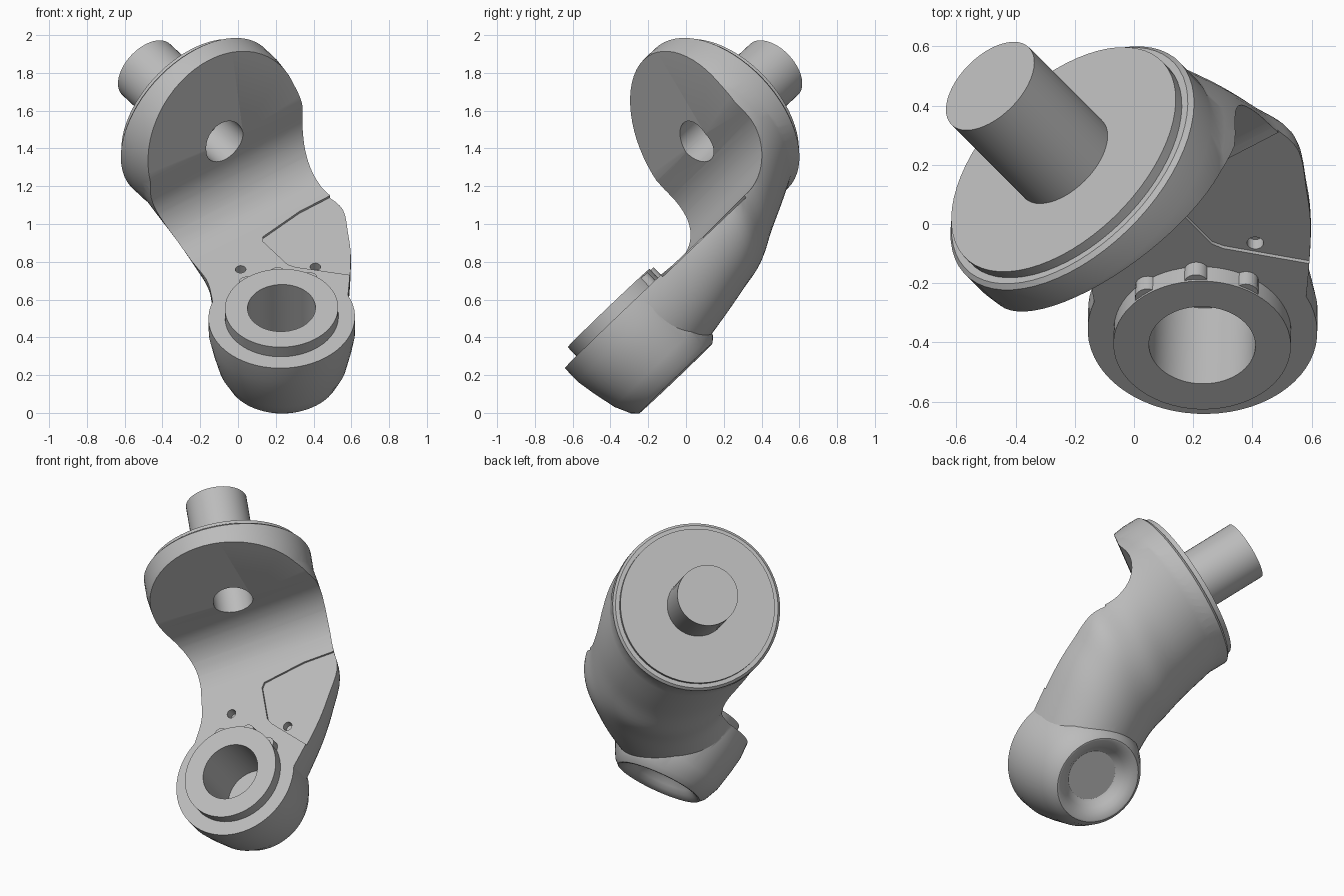
import bpy, bmesh, math
from mathutils import Vector, Matrix

if "Cube" in bpy.data.objects:
    bpy.data.objects.remove(bpy.data.objects["Cube"])

grey = bpy.data.materials.new("light grey metal")
grey.use_nodes = True
COL = (0.5, 0.5, 0.5, 1)
grey.diffuse_color = COL
grey.node_tree.nodes["Principled BSDF"].inputs["Base Color"].default_value = COL

# Link frame: Y runs along the flange axis, Z along the eye axis
N = Vector((-0.59, 0.59, 0.55)).normalized()
M = Vector((0, -0.71, 0.71))
M = (M - N * M.dot(N)).normalized()
D = N.cross(M)
FRAME = Matrix.Translation((-0.07, 0.05, 1.43)) @ Matrix((D, N, M)).transposed().to_4x4()
EYE = Vector((-0.315, -0.93, -0.39))
SLAB = EYE.z


def make(name, bm):
    bmesh.ops.remove_doubles(bm, verts=bm.verts, dist=1e-5)
    bmesh.ops.recalc_face_normals(bm, faces=bm.faces)
    me = bpy.data.meshes.new(name)
    bm.to_mesh(me)
    bm.free()
    me.materials.append(grey)
    ob = bpy.data.objects.new(name, me)
    bpy.context.collection.objects.link(ob)
    ob.matrix_world = FRAME
    return ob


def rings_to_solid(name, rings):
    bm = bmesh.new()
    loops = [[bm.verts.new(p) for p in r] for r in rings]
    for a, b in zip(loops, loops[1:]):
        for i in range(len(a)):
            j = (i + 1) % len(a)
            bm.faces.new((a[i], a[j], b[j], b[i]))
    bm.faces.new(loops[0][::-1])
    bm.faces.new(loops[-1])
    return make(name, bm)


def lathe(name, profile, centre=(0, 0, 0), axis="Z", steps=64):
    """Solid of revolution from (radius, height) points, capped at both ends."""
    rings = []
    for r, h in profile:
        ring = []
        for i in range(steps):
            t = math.tau * i / steps
            c, s = r * math.cos(t), r * math.sin(t)
            p = Vector((c, s, h) if axis == "Z" else (s, h, c))
            ring.append(p + Vector(centre))
        rings.append(ring)
    return rings_to_solid(name, rings)


def prism(name, outline, lo, hi, axis):
    """Extrude an outline along X or Z."""
    place = (lambda p, h: (h, *p)) if axis == "X" else (lambda p, h: (*p, h))
    return rings_to_solid(name, [[place(p, h) for p in outline] for h in (lo, hi)])


def boolean(target, tool, op):
    mod = target.modifiers.new("cut", "BOOLEAN")
    mod.operation, mod.object, mod.solver = op, tool, "EXACT"
    bpy.context.view_layer.objects.active = target
    bpy.ops.object.modifier_apply(modifier=mod.name)
    bpy.data.objects.remove(tool)


# Arm: oval sections (y, centre x, centre z, half width, half height)
keys = [Vector(k) for k in (
    (0.22, 0, 0, 0.49, 0.49), (0, 0.01, -0.06, 0.5, 0.52),
    (-0.15, 0.01, -0.15, 0.485, 0.49), (-0.3, 0, -0.26, 0.46, 0.45),
    (-0.45, -0.01, -0.38, 0.45, 0.36), (-0.6, -0.085, -0.41, 0.445, 0.365),
    (-0.75, -0.175, -0.42, 0.445, 0.385), (-0.93, -0.285, -0.43, 0.415, 0.395),
    (-1.08, -0.33, -0.43, 0.33, 0.38))]


def catmull(a, b, c, d, t):
    return 0.5 * (2 * b + (c - a) * t + (2 * a - 5 * b + 4 * c - d) * t ** 2
                  + (3 * b - a - 3 * c + d) * t ** 3)


def oval(k, steps=64):
    y, cx, cz, w, h = k
    turns = [math.tau * i / steps for i in range(steps)]
    return [(cx + w * math.cos(t), y, cz + h * math.sin(t)) for t in turns]


padded = [keys[0]] + keys + [keys[-1]]
sections = [catmull(*padded[i:i + 4], s / 4) for i in range(len(keys) - 1) for s in range(4)]
body = rings_to_solid("link_body", [oval(k) for k in sections + [keys[-1]]])

# Flange disc and eye housing
flange = [(0.485, -0.02), (0.5, 0.06), (0.51, 0.14), (0.51, 0.235), (0.495, 0.25)]
boolean(body, lathe("flange", flange, axis="Y"), "UNION")
housing = [(0.27, -0.445), (0.3, -0.415), (0.34, -0.33), (0.37, -0.2),
           (0.388, -0.1), (0.388, 0.06)]
boolean(body, lathe("housing", housing, EYE), "UNION")

# Inner corner: flat seat, fillet and leaning flange face
R = 0.3
corner = [(0.25, 1), (0, 0), (0, SLAB + R)]
corner += [(-R + R * math.cos(a), SLAB + R - R * math.sin(a))
           for a in (math.pi / 2 * i / 16 for i in range(1, 17))]
corner += [(-2, SLAB), (-2, 1)]
boolean(body, prism("corner_cutter", corner, -2, 2, "X"), "DIFFERENCE")

# Shallow side relief on the seat
relief = [(0.7, -0.33), (0.24, -0.33), (-0.03, -0.37), (-0.05, -0.4),
          (-0.05, -0.62), (-0.03, -0.66), (0.17, -0.89), (0.7, -0.95)]
boolean(body, prism("relief_cutter", relief, SLAB - 0.014, 0, "Z"), "DIFFERENCE")

# Screw holes
for x, y in ((-0.27, -0.5), (0.065, -0.712)):
    boolean(body, lathe("screw_cutter", [(0.028, -0.06), (0.028, 0.1)], (x, y, SLAB), steps=24), "DIFFERENCE")

# Raised collar with small lugs on its arm side
boolean(body, lathe("collar", [(0.3, -0.03), (0.3, 0.07)], EYE), "UNION")
for deg in (22, 58, 95):
    a = math.radians(deg)
    spot = EYE + Vector((math.cos(a), math.sin(a), 0)) * 0.28
    boolean(body, lathe("lug", [(0.042, -0.03), (0.042, 0.062)], spot, steps=20), "UNION")

# Dished recess under the eye, eye bore and flange bore
dish = [(0.155, -0.36), (0.17, -0.37), (0.195, -0.4), (0.22, -0.425), (0.26, -0.446), (0.26, -0.6)]
boolean(body, lathe("dish_cutter", dish, EYE), "DIFFERENCE")
boolean(body, lathe("eye_cutter", [(0.18, -0.3), (0.18, 0.3)], EYE), "DIFFERENCE")
boolean(body, lathe("flange_cutter", [(0.12, -0.3), (0.12, 0.2)], axis="Y", steps=48), "DIFFERENCE")

# Raised back plate and shaft
plate = lathe("back_plate", [(0.47, 0.22), (0.47, 0.285)], axis="Y")
shaft = lathe("shaft", [(0.185, 0.25), (0.185, 0.705)], axis="Y", steps=48)

for ob in (body, plate, shaft):
    bpy.ops.object.select_all(action="DESELECT")
    ob.select_set(True)
    bpy.context.view_layer.objects.active = ob
    bpy.ops.object.shade_smooth_by_angle(angle=math.radians(28))
